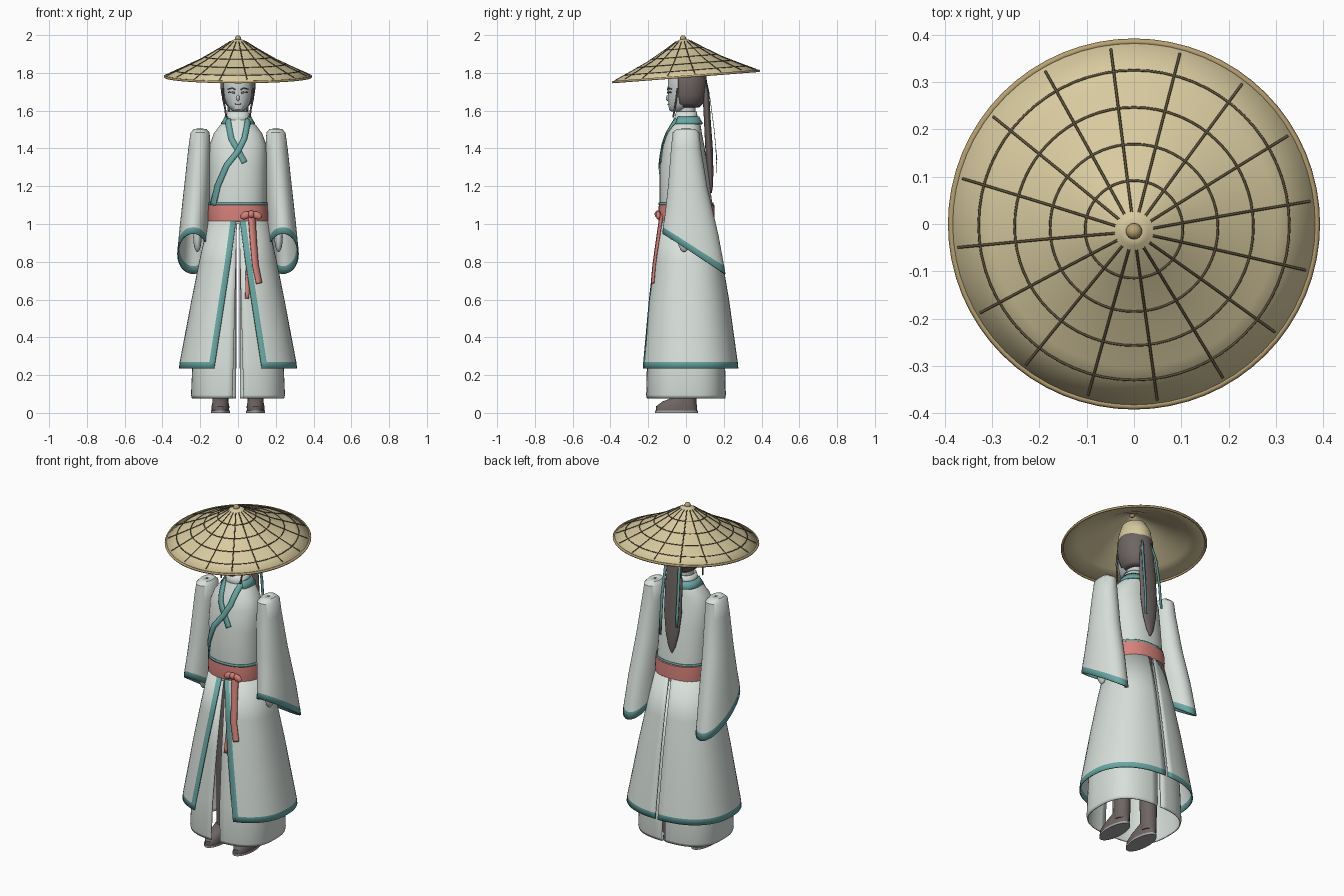
import bpy, bmesh, math
from mathutils import Vector, Matrix

if "Cube" in bpy.data.objects:
    bpy.data.objects.remove(bpy.data.objects["Cube"])


def material(name, r, g, b):
    m = bpy.data.materials.new(name)
    lin = [((c / 255 + 0.055) / 1.055) ** 2.4 for c in (r, g, b)]
    m.diffuse_color = (*lin, 1)
    m.use_nodes = True
    m.node_tree.nodes["Principled BSDF"].inputs["Base Color"].default_value = m.diffuse_color
    return m


CLOTH = material("pale cloth", 216, 224, 219)
TEAL = material("teal trim", 104, 168, 164)
RED = material("coral sash", 215, 130, 122)
STRAW = material("straw", 217, 203, 160)
RIM = material("dark straw", 186, 163, 115)
LINE = material("brown binding", 95, 82, 60)
HAIR = material("dark brown", 110, 101, 99)
SKIN = material("pale skin", 200, 209, 208)
SOLE = material("grey sole", 165, 165, 165)


def finish(ob, mats, mirror=False, thick=0):
    for m in mats:
        ob.data.materials.append(m)
    if thick:
        s = ob.modifiers.new("thickness", 'SOLIDIFY')
        s.thickness, s.offset = thick, 0
    if mirror:
        ob.modifiers.new("mirror", 'MIRROR')
    if ob.type == 'MESH':
        ob.data.shade_smooth()
        ob.data.set_sharp_from_angle(angle=math.radians(40))
    return ob


def mesh_object(name, bm):
    bmesh.ops.recalc_face_normals(bm, faces=bm.faces)
    me = bpy.data.meshes.new(name)
    bm.to_mesh(me)
    bm.free()
    ob = bpy.data.objects.new(name, me)
    bpy.context.collection.objects.link(ob)
    return ob


def grid(name, rows, mats, closed=False, cap=False, rule=None, **kw):
    """Skin a list of point rows; rule(row, column) picks the material."""
    bm = bmesh.new()
    vs = [[bm.verts.new(p) for p in r] for r in rows]
    n = len(rows[0])
    for i in range(len(rows) - 1):
        for j in range(n if closed else n - 1):
            k = (j + 1) % n
            f = bm.faces.new((vs[i][j], vs[i][k], vs[i + 1][k], vs[i + 1][j]))
            f.material_index = rule(i, j) if rule else 0
    if cap:
        bm.faces.new(vs[0])
        bm.faces.new(vs[-1])
    return finish(mesh_object(name, bm), mats, **kw)


def power(v, e):
    return math.copysign(abs(v) ** e, v)


def section(ring, angles, p=2.3):
    """Rounded section; angle 0 faces front. ring = z, cx, cy, hx, hy, slope."""
    z, cx, cy, hx, hy, slope = ring
    pts = []
    for a in angles:
        y = -hy * power(math.cos(a), 2 / p)
        pts.append(Vector((cx + hx * power(math.sin(a), 2 / p), cy + y, z + slope * y)))
    return pts


def turn(n=40, a=0.0, b=2 * math.pi):
    return [a + (b - a) * i / n for i in range(n)]


def loft(name, rings, mats, p=2.3, **kw):
    full = [tuple(r) + (0,) * (6 - len(r)) for r in rings]
    return grid(name, [section(r, turn(), p) for r in full], mats, closed=True, **kw)


def ball(name, loc, size, mat, rot=0, **kw):
    bm = bmesh.new()
    bmesh.ops.create_uvsphere(bm, u_segments=24, v_segments=16, radius=1)
    bm.transform(Matrix.Translation(loc) @ Matrix.Rotation(rot, 4, 'Y') @ Matrix.Diagonal((*size, 1)))
    return finish(mesh_object(name, bm), [mat], **kw)


def tubes(name, paths, radius, mat, closed=()):
    cu = bpy.data.curves.new(name, 'CURVE')
    cu.dimensions, cu.bevel_depth, cu.bevel_resolution = '3D', radius, 1
    for i, pts in enumerate(paths):
        s = cu.splines.new('POLY')
        s.points.add(len(pts) - 1)
        for q, v in zip(s.points, pts):
            q.co = (*v, 1)
        s.use_cyclic_u = i in closed
    ob = bpy.data.objects.new(name, cu)
    bpy.context.collection.objects.link(ob)
    return finish(ob, [mat])


def ring_at(table, z):
    t = sorted(table)
    z = min(max(z, t[0][0]), t[-1][0])
    for a, b in zip(t, t[1:]):
        if z <= b[0]:
            k = (z - a[0]) / (b[0] - a[0])
            return [u + (v - u) * k for u, v in zip(a, b)]


def front_y(table, x, z, p=2.3):
    _, cx, cy, hx, hy = ring_at(table, z)
    return cy - hy * (1 - min(abs(x / hx), 0.97) ** p) ** (1 / p)


def ribbon(name, path, widths, table, lift, mat, steps=8):
    """Flat band following (x, z) points on the front of a lofted part."""
    pts = []
    for a, b in zip(path, path[1:]):
        pts += [Vector(a).lerp(Vector(b), i / steps) for i in range(steps)]
    pts.append(Vector(path[-1]))
    rows = []
    for i, c in enumerate(pts):
        d = (pts[min(i + 1, len(pts) - 1)] - pts[max(i - 1, 0)]).normalized()
        w = widths[0] + (widths[1] - widths[0]) * i / (len(pts) - 1)
        row = [c + Vector((d.y, -d.x)) * w * s for s in (-0.5, 0, 0.5)]
        rows.append([(q.x, front_y(table, q.x, q.y) - lift, q.y) for q in row])
    return grid(name, rows, [mat], thick=0.007)


# Upper robe
TORSO = [(1.0, 0, 0.005, 0.15, 0.14), (1.1, 0, 0, 0.152, 0.14), (1.3, 0, -0.012, 0.153, 0.127),
         (1.42, 0, -0.012, 0.15, 0.108), (1.48, 0, -0.008, 0.128, 0.092),
         (1.52, 0, 0, 0.098, 0.078), (1.55, 0, 0.002, 0.068, 0.066)]
loft("robe_body", TORSO, [CLOTH], cap=True)
ribbon("under_lapel", [(-0.055, 1.555), (-0.035, 1.45), (0, 1.39), (0.035, 1.325)], (0.03, 0.03), TORSO, 0.003, TEAL)
ribbon("over_lapel", [(0.055, 1.555), (0.033, 1.45), (0, 1.385), (-0.06, 1.31), (-0.108, 1.2), (-0.132, 1.1)],
       (0.03, 0.028), TORSO, 0.007, TEAL)
back = turn(30, 0.9, 2 * math.pi - 0.75)
grid("back_collar", [section((z, 0, 0.002, h, h * 0.97, 0), back)
                     for z, h in ((1.53, 0.088), (1.548, 0.076), (1.568, 0.066))], [TEAL], thick=0.008)
loft("inner_collar", [(1.53, 0, 0, 0.062, 0.06), (1.565, 0, 0, 0.06, 0.058), (1.595, 0, 0.003, 0.052, 0.052)],
     [CLOTH], thick=0.006)

# Wide sleeves with slanted cuffs
loft("sleeve", [(1.502, 0.2, 0, 0.003, 0.004), (1.499, 0.2, 0, 0.032, 0.048), (1.482, 0.201, 0, 0.047, 0.067),
                (1.4, 0.204, 0, 0.055, 0.075), (1.2, 0.216, 0.01, 0.065, 0.1, -0.1),
                (1.0, 0.23, 0.03, 0.073, 0.137, -0.4), (0.88, 0.237, 0.04, 0.077, 0.158, -0.65),
                (0.842, 0.238, 0.042, 0.08, 0.163, -0.65)],
     [CLOTH, TEAL], p=2.1, rule=lambda i, j: int(i == 6), mirror=True, thick=0.008)
ball("hand", (0.215, -0.01, 0.93), (0.022, 0.035, 0.078), SKIN, mirror=True)

# Split overskirt and underskirt
SKIRT = [(1.03, 0, 0.005, 0.152, 0.142), (0.8, 0, 0.01, 0.203, 0.181), (0.6, 0, 0.013, 0.243, 0.212),
         (0.268, 0, 0.017, 0.306, 0.254), (0.235, 0, 0.0175, 0.31, 0.257)]
UNDER = [(1.0, 0, 0.0, 0.135, 0.125), (0.6, 0, 0.0, 0.2, 0.175), (0.3, 0, 0, 0.237, 0.203),
         (0.095, 0, 0, 0.246, 0.208), (0.078, 0, 0, 0.242, 0.205)]


def half_skirt(name, table, gap, back_gap, p, mats, rule):
    rows = []
    for r in table:
        z, _, _, hx, _ = r
        g = gap(z)
        ang = lambda x: math.asin(min(1, (x / hx) ** (p / 2)))
        a, b, end = ang(g), ang(g + 0.03), math.pi - ang(back_gap)
        rows.append(section((*r, 0), [a] + [b + (end - b) * i / 28 for i in range(29)], p))
    grid(name, rows, mats, rule=rule, mirror=True, thick=0.006)


half_skirt("overskirt", SKIRT, lambda z: 0.008 + 0.118 * max(0, 1.0 - z) / 0.765, 0.008, 2.3,
           [CLOTH, TEAL], lambda i, j: int(i == 3 or j == 0))
half_skirt("underskirt", UNDER, lambda z: 0.006 + 0.023 * (1.0 - z) / 0.92, 0.01, 2.7,
           [CLOTH], None)

# Sash, knot and hanging tails
loft("sash", [(1.012, 0, 0.004, 0.15, 0.138), (1.016, 0, 0.004, 0.159, 0.148), (1.06, 0, 0.003, 0.161, 0.149),
              (1.1, 0, 0.003, 0.158, 0.147), (1.106, 0, 0.003, 0.15, 0.138)], [RED])
loft("waist_trim", [(1.1, 0, 0, 0.155, 0.143), (1.114, 0, 0, 0.155, 0.143)], [TEAL], thick=0.004)
ball("sash_knot", (0.07, -0.15, 1.052), (0.016, 0.016, 0.02), RED)
for side in (-1, 1):
    ball("sash_bow", (0.07 + side * 0.03, -0.147, 1.046), (0.028, 0.013, 0.019), RED, rot=side * 0.5)
ribbon("long_tail", [(0.072, 1.05), (0.082, 0.9), (0.092, 0.78), (0.112, 0.685)], (0.036, 0.03), SKIRT, 0.009, RED)
ribbon("short_tail", [(0.06, 1.03), (0.055, 0.8), (0.048, 0.605)], (0.03, 0.02), SKIRT, -0.012, RED)

# Legs and shoes
loft("leg", [(0.04, 0.093, 0.01, 0.042, 0.046), (0.3, 0.09, 0.01, 0.046, 0.05), (0.95, 0.07, 0, 0.055, 0.06)],
     [HAIR], p=2, cap=True, mirror=True)
loft("shoe", [(0.01, 0.093, -0.05, 0.046, 0.108), (0.035, 0.093, -0.05, 0.047, 0.108),
              (0.06, 0.093, -0.035, 0.042, 0.09), (0.085, 0.093, -0.005, 0.04, 0.055)],
     [HAIR], p=2, cap=True, mirror=True)
loft("sole", [(0, 0.093, -0.05, 0.05, 0.114), (0.012, 0.093, -0.05, 0.05, 0.114)],
     [SOLE], p=2, cap=True, mirror=True)

# Head and face
HEAD = [(1.595, 0, -0.05, 0.018, 0.028), (1.605, 0, -0.042, 0.036, 0.048), (1.63, 0, -0.022, 0.058, 0.071),
        (1.67, 0, -0.008, 0.073, 0.088), (1.72, 0, 0, 0.08, 0.097), (1.78, 0, 0, 0.079, 0.094),
        (1.83, 0, 0, 0.058, 0.07), (1.85, 0, 0, 0.02, 0.025)]
loft("head", HEAD, [SKIN], p=2.1, cap=True)
loft("neck", [(1.5, 0, 0.005, 0.046, 0.046), (1.66, 0, 0.005, 0.043, 0.045)], [SKIN], p=2)
ball("nose", (0, -0.094, 1.667), (0.009, 0.013, 0.016), SKIN)
for s in (-1, 1):
    ribbon("eyebrow", [(s * 0.014, 1.712), (s * 0.035, 1.72), (s * 0.056, 1.713)], (0.007, 0.004), HEAD, 0.001, HAIR, 3)
    ribbon("eye", [(s * 0.018, 1.694), (s * 0.034, 1.698), (s * 0.05, 1.696)], (0.009, 0.007), HEAD, 0.001, HAIR, 3)
ribbon("mouth", [(-0.016, 1.634), (0, 1.632), (0.016, 1.634)], (0.006, 0.006), HEAD, 0.001, RED, 3)

# Hair shell, side locks, ponytail and its ribbons
wrap = turn(30, 1.05, 2 * math.pi - 1.0)
grid("hair", [section((z, 0, 0.008, hx, hy, 0), wrap, 2) for z, hx, hy in
              ((1.62, 0.045, 0.06), (1.64, 0.068, 0.08), (1.68, 0.083, 0.094), (1.73, 0.09, 0.099),
               (1.79, 0.088, 0.097), (1.83, 0.07, 0.078), (1.855, 0.02, 0.025))], [HAIR], thick=0.008)
loft("ponytail", [(1.78, 0, 0.085, 0.03, 0.02), (1.7, 0, 0.105, 0.045, 0.018), (1.55, 0, 0.113, 0.055, 0.018),
                  (1.4, 0, 0.122, 0.056, 0.02), (1.28, 0, 0.128, 0.042, 0.017), (1.2, 0, 0.132, 0.022, 0.011),
                  (1.165, 0, 0.134, 0.004, 0.003)], [HAIR], p=2, cap=True)
tubes("side_locks", [[(s * 0.08, -0.045, 1.72), (s * 0.079, -0.052, 1.66), (s * 0.068, -0.06, 1.61),
                      (s * 0.062, -0.068, 1.565)] for s in (-1, 1)], 0.005, HAIR)
for s in (-1, 1):
    low = 1.27 if s > 0 else 1.34
    path = [(0.025, 0.1, 1.77), (0.045, 0.128, 1.66), (0.052, 0.149, 1.5), (0.052, 0.158, 1.4), (0.054, 0.164, low)]
    grid("hair_ribbon", [[(s * x + d, y, z) for d in (-0.008, 0.008)] for x, y, z in path], [TEAL], thick=0.003)

# Straw hat, tilted slightly to the front
PROFILE = [(0.39, 0), (0.3, 0.041), (0.2, 0.088), (0.1, 0.146), (0.03, 0.19), (0.004, 0.2)]


def hat_z(r):
    _, z = min(PROFILE)
    for (a, za), (b, zb) in zip(PROFILE, PROFILE[1:]):
        if b <= r <= a:
            z = zb + (za - zb) * (r - b) / (a - b)
    return z


def circle(r, z, n=64):
    return [(r * math.cos(a), r * math.sin(a), z) for a in turn(n)]


parts = [grid("hat_cone", [circle(r, z) for r, z in PROFILE], [STRAW], closed=True, cap=False, thick=0.005)]
parts.append(tubes("hat_rim", [circle(0.386, 0)], 0.007, RIM, closed=(0,)))
parts.append(tubes("hat_rings", [circle(r, hat_z(r) + 0.003) for r in (0.103, 0.177, 0.252, 0.328)],
                   0.0028, LINE, closed=range(4)))
spokes = []
for k in range(16):
    a = math.radians(7.5 + 22.5 * k)
    spokes.append([(r * math.cos(a), r * math.sin(a), hat_z(r) + 0.003) for r in (0.04, 0.1, 0.2, 0.3, 0.375)])
parts.append(tubes("hat_spokes", spokes, 0.0028, LINE))
parts.append(ball("hat_knob", (0, 0, 0.2), (0.017, 0.017, 0.018), RIM))
parts.append(loft("hat_inner_cap", [(0.005, 0, 0.01, 0.084, 0.1), (0.06, 0, 0.01, 0.08, 0.095),
                                    (0.12, 0, 0.005, 0.06, 0.07), (0.145, 0, 0, 0.03, 0.035)], [STRAW], p=2))
for ob in parts:
    ob.location = (0, 0, 1.781)
    ob.rotation_euler = (math.radians(4.4), 0, 0)
